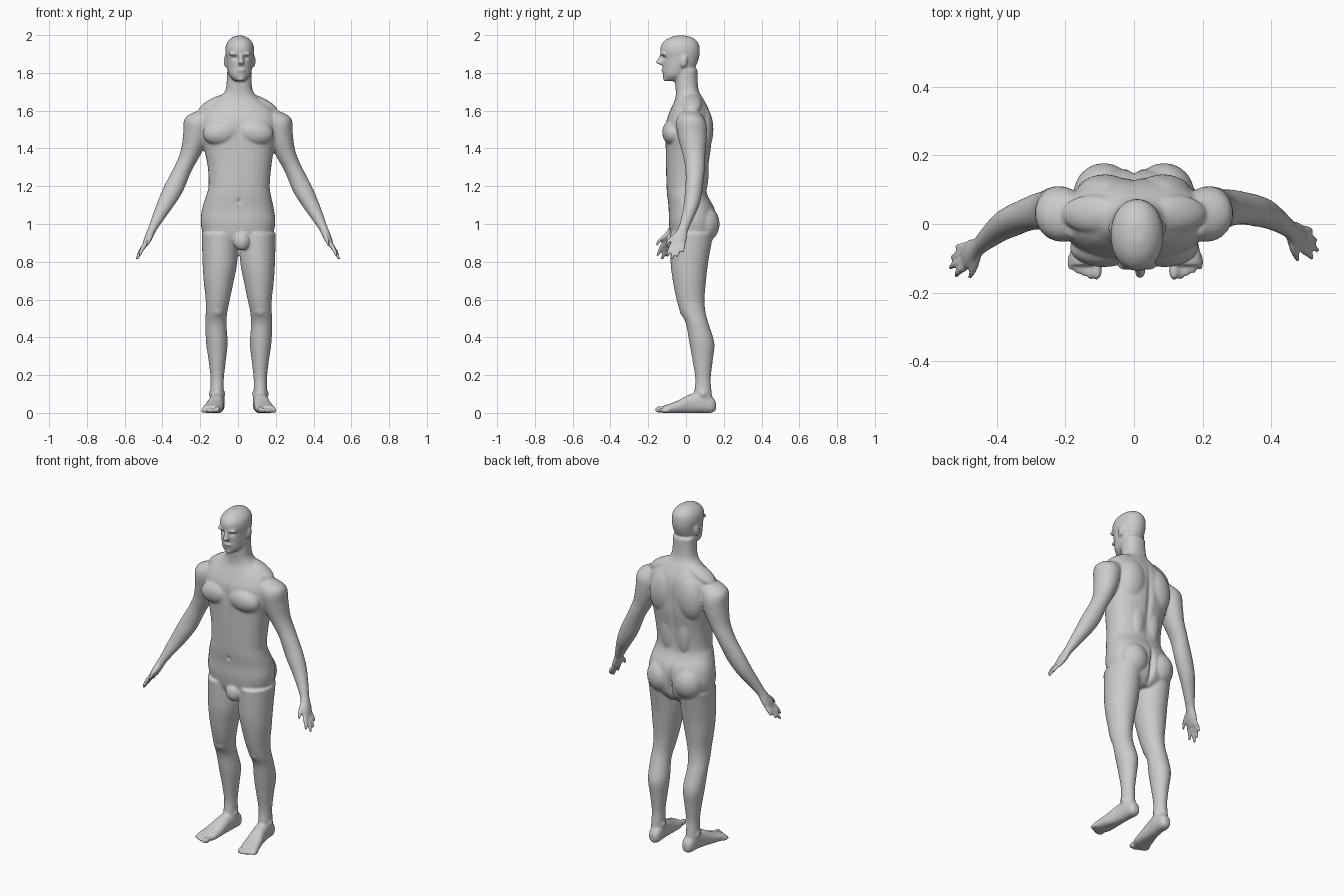
import bpy, bmesh, math
from mathutils import Vector, Matrix

bm = bmesh.new()
X, Y, Z = Vector((1, 0, 0)), Vector((0, 1, 0)), Vector((0, 0, 1))


def spow(v, e):
    return math.copysign(abs(v) ** e, v)


def catmull(rings, steps=4):
    out = []
    n = len(rings)
    for i in range(n - 1):
        p = [rings[max(0, min(n - 1, i + k))] for k in (-1, 0, 1, 2)]
        for s in range(steps):
            t = s / steps
            out.append([0.5 * (2 * b + (c - a) * t + (2 * a - 5 * b + 4 * c - d) * t * t
                               + (3 * b - a - 3 * c + d) * t ** 3) for a, b, c, d in zip(*p)])
    return out + [list(rings[-1])]


def loft(rings, u, v, power=2.0, sides=32):
    """Closed tube through rings (x, y, z, radius along u, radius along v)."""
    loops = []
    for x, y, z, ru, rv in catmull(rings):
        c = Vector((x, y, z))
        loop = []
        for k in range(sides):
            a = 2 * math.pi * k / sides
            loop.append(bm.verts.new(c + u * ru * spow(math.cos(a), 2 / power)
                                     + v * rv * spow(math.sin(a), 2 / power)))
        loops.append(loop)
    for a, b in zip(loops, loops[1:]):
        for k in range(sides):
            m = (k + 1) % sides
            bm.faces.new((a[k], a[m], b[m], b[k]))
    bm.faces.new(loops[0][::-1])
    bm.faces.new(loops[-1])


def blob(c, r, rot=(0, 0, 0)):
    m = Matrix.Translation(c)
    for a, ax in zip(rot, "XYZ"):
        m = m @ Matrix.Rotation(math.radians(a), 4, ax)
    bmesh.ops.create_uvsphere(bm, u_segments=24, v_segments=16, radius=1,
                              matrix=m @ Matrix.Diagonal((*r, 1)))


# torso and neck
loft([(0, .035, .87, .09, .07), (0, .035, .92, .17, .11), (0, .035, 1.0, .197, .125),
      (0, .03, 1.08, .19, .122), (.003, .008, 1.15, .172, .108), (.006, .003, 1.2, .162, .106),
      (.008, .006, 1.3, .168, .112), (.005, .012, 1.4, .186, .12), (.003, .012, 1.47, .205, .122),
      (.002, .015, 1.55, .21, .118), (.002, .02, 1.61, .18, .1), (.003, .018, 1.66, .115, .076),
      (.005, .008, 1.7, .076, .062), (.006, .002, 1.75, .066, .06), (.007, 0, 1.82, .064, .06)],
     X, Y, 2.3)

# head
H = .009
loft([(H, -.075, 1.757, .026, .034), (H, -.058, 1.785, .054, .064), (H, -.038, 1.83, .067, .087),
      (H, -.03, 1.88, .073, .099), (H, -.032, 1.92, .077, .105), (H, -.03, 1.955, .07, .097),
      (H, -.027, 1.982, .048, .07), (H, -.026, 1.997, .02, .03)], X, Y, 2.1)
loft([(H + .004, -.125, 1.9, .008, .012), (H + .008, -.136, 1.873, .011, .014),
      (H + .009, -.139, 1.855, .016, .02), (H + .009, -.128, 1.843, .014, .012)], X, Y)
blob((H + .006, -.118, 1.815), (.024, .014, .012))
blob((H + .005, -.106, 1.772), (.022, .016, .018))

# muscles of the trunk
for s in (-1, 1):
    blob((H + s * .074, -.012, 1.862), (.01, .02, .034), (-8, 0, 0))
    blob((H + s * .03, -.12, 1.9), (.03, .016, .009))
    blob((s * .088, -.07, 1.485), (.1, .056, .068), (0, s * 8, 0))
    blob((s * .085, .085, 1.5), (.085, .06, .13), (0, s * -8, 0))
    blob((s * .088, .09, 1.0), (.088, .088, .1))
    blob((s * .05, .09, 1.28), (.045, .03, .13))
    blob((s * .12, .03, 1.635), (.1, .055, .035), (0, s * 26, 0))
blob((.02, -.07, .91), (.045, .036, .05))


# legs and feet
def leg(s):
    d = .004
    loft([(s * .1 + d, .03, .95, .096, .115), (s * .1 + d, .018, .8, .092, .1),
          (s * .106 + d, .018, .7, .08, .088), (s * .111 + d, .024, .6, .064, .074),
          (s * .118 + d, .038, .53, .057, .066), (s * .121 + d, .06, .47, .056, .06),
          (s * .116 + d, .084, .37, .057, .066), (s * .114 + d, .088, .28, .046, .054),
          (s * .114 + d, .09, .18, .035, .041), (s * .115 + d, .09, .1, .036, .047),
          (s * .115 + d, .092, .04, .034, .05)], X, Y)
    blob((s * .115 + d, .0, .555), (.042, .036, .052))
    for q in (-1, 1):
        blob((s * .115 + d + q * .03, .09, .1), (.014, .02, .02))
    loft([(s * .11 + d, .158, .036, .018, .022), (s * .11 + d, .135, .044, .034, .044),
          (s * .113 + d, .08, .055, .038, .055), (s * .12 + d, .02, .048, .041, .05),
          (s * .13 + d, -.04, .032, .049, .035), (s * .14 + d, -.095, .021, .053, .024),
          (s * .145 + d, -.12, .02, .046, .02)], X, Z, 2.3)
    # toes, big one on the inside
    for k in range(5):
        r = .018 if k == 0 else .012
        x = s * (.113 + k * .019) + d
        y = -.138 + .009 * max(0, k - 1)
        blob((x, y, r), (r * .85, .026, r))


# arms and hands
def arm(s):
    def p(x, y, z, a, b):
        fwd = .05 * max(0, min(1, (1.4 - z) / .4)) if s < 0 else 0
        return (s * x, y - fwd, z, a, b)
    v = Vector((s * .91, 0, .41))
    loft([p(.165, .02, 1.58, .05, .06), p(.21, .028, 1.53, .078, .08),
          p(.23, .035, 1.45, .066, .074), p(.255, .042, 1.37, .052, .06),
          p(.288, .048, 1.3, .046, .052), p(.325, .045, 1.22, .05, .047),
          p(.35, .04, 1.17, .05, .046), p(.385, .03, 1.105, .043, .042),
          p(.42, .01, 1.04, .033, .034), p(.448, -.01, .985, .024, .029),
          p(.46, -.022, .96, .022, .031), p(.478, -.036, .92, .02, .041),
          p(.493, -.045, .887, .014, .038)], v, Y)
    # fingers, then thumb
    for a, b in (((.493, -.076, .89), (.52, -.1, .832)), ((.493, -.055, .888), (.536, -.077, .812)),
                 ((.493, -.033, .888), (.531, -.048, .828)), ((.49, -.014, .892), (.517, -.018, .85))):
        m = [(i + j) / 2 for i, j in zip(a, b)]
        loft([p(*a, .013, .012), p(m[0] + .004, *m[1:], .011, .0105), p(*b, .008, .008)], v, Y, 2, 16)
    loft([p(.458, -.035, .955, .016, .02), p(.464, -.07, .93, .013, .015),
          p(.474, -.095, .905, .01, .01), p(.48, -.106, .885, .007, .007)], v, Y, 2, 16)


for side in (-1, 1):
    leg(side)
    arm(side)

# fuse all parts into one skin
mesh = bpy.data.meshes.new("body")
bm.to_mesh(mesh)
bm.free()
body = bpy.data.objects.new("body", mesh)
bpy.context.collection.objects.link(body)
bpy.context.view_layer.objects.active = body
body.select_set(True)
fuse = body.modifiers.new("fuse", 'REMESH')
fuse.mode = 'VOXEL'
fuse.voxel_size = .006
fuse.use_smooth_shade = True
soft = body.modifiers.new("soften", 'SMOOTH')
soft.factor = .5
soft.iterations = 7
for name in ("fuse", "soften"):
    bpy.ops.object.modifier_apply(modifier=name)

# pressed-in details: centre, radii, depth along y
dents = [((H + .033, -.135, 1.88), (.016, .04, .011), .012),
         ((H - .025, -.135, 1.88), (.016, .04, .011), .012),
         ((H + .006, -.13, 1.825), (.022, .04, .004), .004),
         ((0, -.12, 1.48), (.014, .05, .07), .006),
         ((.004, -.11, 1.12), (.01, .04, .012), .008),
         ((0, .13, 1.38), (.016, .06, .2), -.01),
         ((0, .16, .97), (.012, .08, .08), -.025)]
for vert in body.data.vertices:
    for c, r, depth in dents:
        q = sum(((vert.co[i] - c[i]) / r[i]) ** 2 for i in range(3))
        if q < 9:
            vert.co.y += depth * math.exp(-q)
    vert.co.z = max(0, vert.co.z)
bpy.ops.object.shade_smooth()
